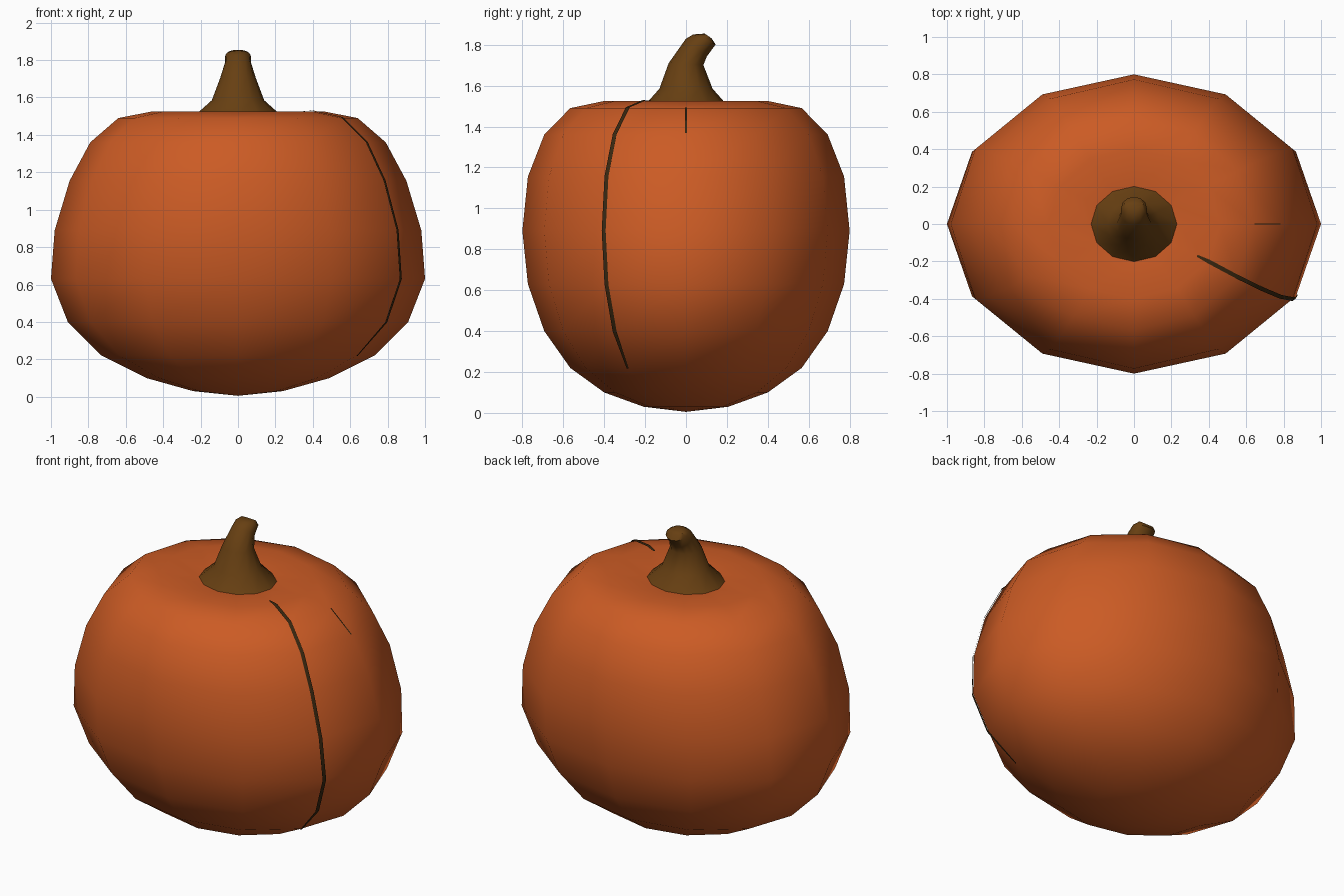
import bpy, bmesh, math
from mathutils import Vector

if "Cube" in bpy.data.objects:
    bpy.data.objects.remove(bpy.data.objects["Cube"])


def material(name, rgb):
    m = bpy.data.materials.new(name)
    m.diffuse_color = (*rgb, 1)
    m.use_nodes = True
    m.node_tree.nodes["Principled BSDF"].inputs["Base Color"].default_value = m.diffuse_color
    return m


orange = material("pumpkin orange", (0.60, 0.105, 0.018))
brown = material("stem brown", (0.135, 0.05, 0.006))
dark = material("groove dark brown", (0.04, 0.02, 0.005))


def make(name, rings, mat, cap_start=None, cap_end=None, closed=True, angle=180):
    """Skin a list of point rings; caps are an apex point, 'flat' or None."""
    bm = bmesh.new()
    rows = [[bm.verts.new(p) for p in r] for r in rings]
    n = len(rows[0])
    for a, b in zip(rows, rows[1:]):
        for i in range(n if closed else n - 1):
            j = (i + 1) % n
            bm.faces.new((a[i], a[j], b[j], b[i]))
    for row, cap in ((rows[0], cap_start), (rows[-1], cap_end)):
        if cap == "flat":
            bm.faces.new(row)
        elif cap:
            apex = bm.verts.new(cap)
            for i in range(n):
                bm.faces.new((row[i], row[(i + 1) % n], apex))
    bmesh.ops.recalc_face_normals(bm, faces=bm.faces)
    me = bpy.data.meshes.new(name)
    bm.to_mesh(me)
    bm.free()
    me.materials.append(mat)
    ob = bpy.data.objects.new(name, me)
    bpy.context.collection.objects.link(ob)
    bpy.ops.object.select_all(action="DESELECT")
    ob.select_set(True)
    bpy.context.view_layer.objects.active = ob
    bpy.ops.object.shade_smooth_by_angle(angle=math.radians(angle))
    return ob


# Body: 12-sided, rings as (half width x, half depth y, height)
PROFILE = [(0.24, 0.207, 0.03), (0.49, 0.40, 0.10), (0.73, 0.566, 0.22),
           (0.91, 0.693, 0.40), (1.0, 0.773, 0.63), (0.98, 0.80, 0.89),
           (0.90, 0.773, 1.155), (0.79, 0.693, 1.36), (0.64, 0.566, 1.49),
           (0.46, 0.40, 1.525), (0.23, 0.207, 1.505)]


def body_point(ring, a):
    rx, ry, z = ring
    return Vector((rx * math.cos(a), ry * math.sin(a), z))


SIDES = [math.tau * i / 12 for i in range(12)]
make("pumpkin_body", [[body_point(r, a) for a in SIDES] for r in PROFILE],
     orange, (0, 0, 0.005), (0, 0, 1.49))

# Stem: rings as (centre y, centre z, radius x, radius y, tilt in degrees)
STEM = [(0, 1.50, 0.235, 0.205, 0), (0, 1.585, 0.14, 0.13, 0),
        (0, 1.705, 0.095, 0.085, 3), (0.05, 1.785, 0.07, 0.067, 40),
        (0.09, 1.826, 0.068, 0.06, 24), (0.108, 1.843, 0.05, 0.02, 35)]


def stem_ring(cy, cz, rx, ry, tilt):
    t = math.radians(tilt)
    return [(rx * math.cos(a), cy + ry * math.sin(a) * math.cos(t),
             cz - ry * math.sin(a) * math.sin(t)) for a in SIDES]


make("stem", [stem_ring(*r) for r in STEM], brown, "flat", "flat", angle=50)


# Groove lines: thin strips laid along a body meridian
def groove(name, degrees, path, half):
    a = math.radians(degrees)
    side = Vector((-math.sin(a), math.cos(a), 0))
    pts = [body_point(r, a) for r in path]
    rows = []
    for i, p in enumerate(pts):
        along = pts[min(i + 1, len(pts) - 1)] - pts[max(i - 1, 0)]
        out = side.cross(along).normalized()
        w = half * (0.5 if i in (0, len(pts) - 1) else 1)
        rows.append([p + out * 0.005 + side * s * w for s in (-1, 1)])
    make(name, rows, dark, closed=False)


groove("groove_front_right", -30, PROFILE[2:10] + [(0.39, 0.34, 1.52)], 0.011)
groove("groove_right_top", 0, [(0.78, 0.68, 1.365), PROFILE[8]], 0.008)
